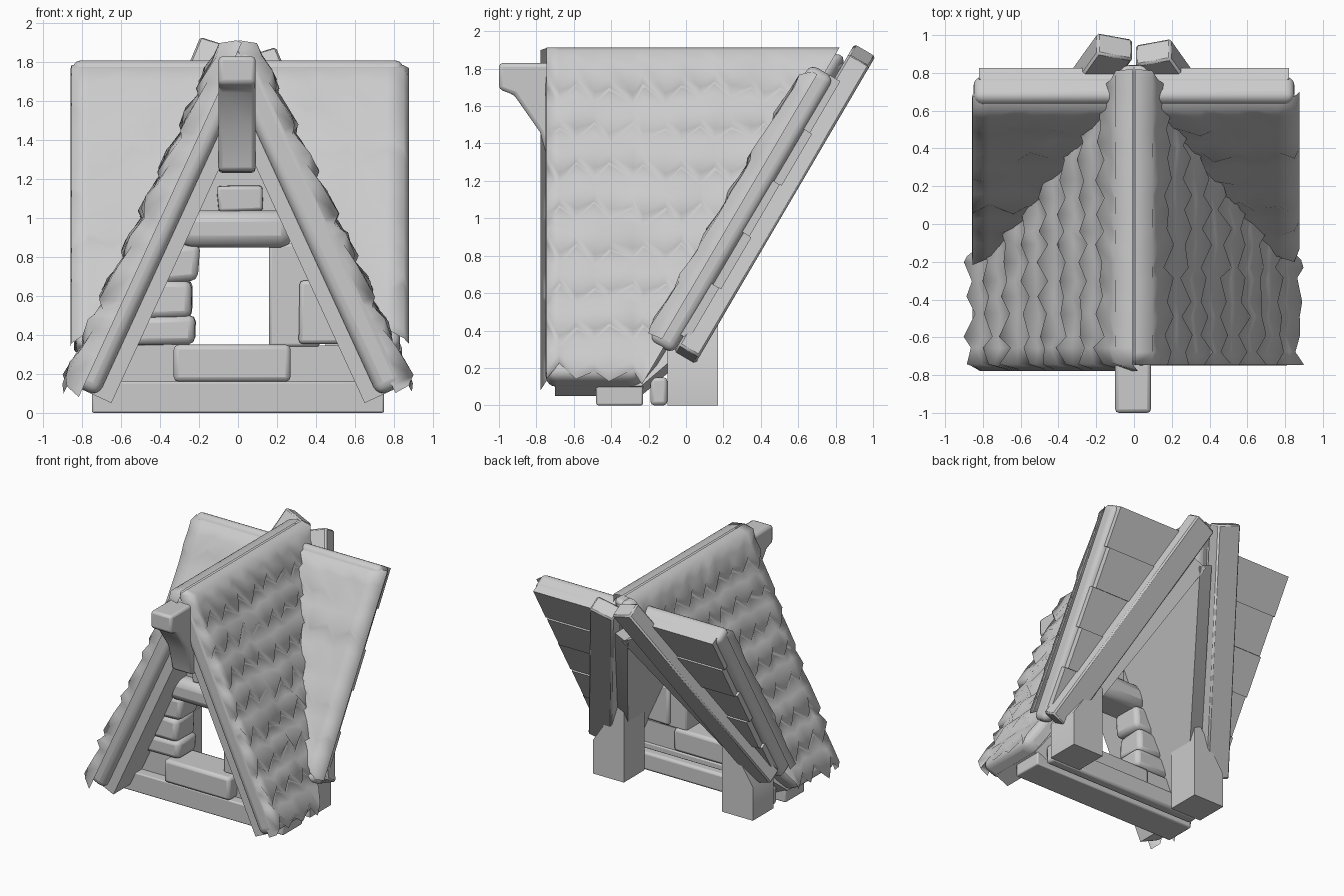
import bpy, bmesh, math, random
from mathutils import Vector

random.seed(4)
cube = bpy.data.objects.get("Cube")
if cube:
    bpy.data.objects.remove(cube)

grey = bpy.data.materials.new("plain_grey")
grey.use_nodes = True
grey.diffuse_color = (0.6, 0.6, 0.6, 1)
grey.node_tree.nodes["Principled BSDF"].inputs["Base Color"].default_value = (0.6, 0.6, 0.6, 1)


def finish(name, bm, bevel=0, segments=2, sharp=40):
    bmesh.ops.recalc_face_normals(bm, faces=bm.faces)
    mesh = bpy.data.meshes.new(name)
    bm.to_mesh(mesh)
    bm.free()
    mesh.materials.append(grey)
    obj = bpy.data.objects.new(name, mesh)
    bpy.context.collection.objects.link(obj)
    if bevel:
        mod = obj.modifiers.new("soft_edges", "BEVEL")
        mod.width, mod.segments = bevel, segments
    mesh.shade_smooth()
    mesh.set_sharp_from_angle(angle=math.radians(sharp))
    return obj


def extrude(name, bottom, top, bevel=0, segments=2):
    """Closed solid between two matching outlines."""
    bm = bmesh.new()
    a = [bm.verts.new(p) for p in bottom]
    b = [bm.verts.new(p) for p in top]
    bm.faces.new(a)
    bm.faces.new(b)
    for i in range(len(a)):
        j = (i + 1) % len(a)
        bm.faces.new((a[i], a[j], b[j], b[i]))
    return finish(name, bm, bevel, segments)


def box(name, x, y, z, bevel=0.0, wobble=0.0):
    def corner(px, py, pz):
        return Vector((px, py, pz)) + Vector([random.uniform(-wobble, wobble) for _ in range(3)])
    outline = [(x[0], y[0]), (x[1], y[0]), (x[1], y[1]), (x[0], y[1])]
    return extrude(name, [corner(*p, z[0]) for p in outline],
                   [corner(*p, z[1]) for p in outline], bevel)


# Roof frames: u runs along the roof, v down the slope, n outward
def dormer_frame(side):
    down, out = Vector((side * 0.418, 0, -0.908)), Vector((side * 0.908, 0, 0.418))
    return lambda u, v, n: Vector((side * 0.06, u, 1.87)) + down * v + out * n


def cross_frame(side):
    down, out = Vector((0, -0.506, -0.863)), Vector((0, -0.863, 0.506))
    return lambda u, v, n: Vector((side * u, 0.65, 1.8)) + down * v + out * n


def slab(name, frame, outline, n0, n1, bevel=0, segments=2):
    return extrude(name, [frame(u, v, n0) for u, v in outline],
                   [frame(u, v, n1) for u, v in outline], bevel, segments)


def shingles(name, frame, cut, u0, u1, top, step, rows, tooth, lift):
    """Soft sheet of overlapping rows with zigzag lower edges, cut off along the valley."""
    bm = bmesh.new()
    count = 2 * round((u1 - u0) / 0.19)
    columns = []
    for i in [0] + list(range(count + 1)) + [count]:
        rim = len(columns) in (0, count + 2)
        points = [(top, -0.03), (top + 0.05, lift * 0.9)]
        for k in range(rows):
            a = points[-1][0]
            b = top + (k + 1) * step + (tooth if (i + k) % 2 else 0) + random.uniform(-0.025, 0.025)
            rise = lift + random.uniform(-0.012, 0.015)
            points += [(a + (b - a) * 0.35, rise * 0.7), (b - 0.04, rise), (b, 0.018)]
        shift = random.uniform(-0.02, 0.02)
        u = u0 + (u1 - u0) * i / count + shift
        columns.append([bm.verts.new(frame(u, v, -0.06 if rim else n)) for v, n in points])
    for a, b in zip(columns, columns[1:]):
        for k in range(len(a) - 1):
            bm.faces.new((a[k], a[k + 1], b[k + 1], b[k]))
    bmesh.ops.bisect_plane(bm, geom=bm.verts[:] + bm.edges[:] + bm.faces[:],
                           plane_co=cut(0, 0, -0.09), plane_no=cut(0, 0, 1) - cut(0, 0, 0),
                           clear_inner=True)
    return finish(name, bm, sharp=100)


def valley_y(v):
    return 0.84 - 0.56 * v


def valley_x(v):
    return 0.03 + 0.397 * v


for side, word in ((1, "left"), (-1, "right")):
    dormer, cross = dormer_frame(side), cross_frame(side)

    # Steep dormer roof: thatch, lining and shingles
    slab(word + "_dormer_thatch", dormer,
         [(-0.75, -0.02), (-0.75, 1.9), (-0.25, 1.9), (valley_y(1.78), 1.78), (0.86, -0.02)],
         -0.15, 0.02, 0.055, 4)
    slab(word + "_dormer_lining", dormer,
         [(-0.7, 0.28), (-0.7, 1.9), (-0.24, 1.9), (valley_y(1.75) + 0.06, 1.75),
          (valley_y(0.28) + 0.12, 0.28)], -0.225, -0.1)
    shingles(word + "_dormer_shingles", dormer, cross, -0.76, 0.88, -0.06, 0.238, 8, 0.09, 0.05)

    # Side panels of the cross roof
    slab(word + "_cross_thatch", cross,
         [(0.03, -0.03), (0.85, -0.03), (0.83, 1.68), (0.74, 1.68)], -0.15, 0, 0.06, 4)
    shingles(word + "_cross_shingles", cross, dormer, 0.02, 0.86, 0, 0.265, 6, 0.07, 0.025)
    for row in range(5):
        a, b = -0.03 + row * 0.32, 0.29 + row * 0.32
        edge = 0.82 - 0.02 * (row % 2)
        slab(f"{word}_roof_plank_{row}", cross,
             [(0.08 + valley_x(a), a), (edge, a), (edge, b), (min(0.08 + valley_x(b), edge - 0.03), b)],
             -0.185 - 0.012 * (row % 2), -0.12)

    # Valley beam
    along, across = Vector((0.34, 0.94)), Vector((0.94, -0.34)) * 0.1
    head = Vector((0.1, -0.18 + 0.03 * side))
    foot = head + along * 1.92
    slab(word + "_valley_beam", cross,
         [head - across, head + across, foot + across, foot - across], -0.28, -0.15, 0.012, 1)

    # Corner post with its top cut under the roof slope
    front = [(0.45, 0), (0.73, 0), (0.73, 0.28), (0.45, 0.85)]
    rear = [(0.45, 0), (0.73, 0), (0.73, 0.28), (0.45, 0.7)]
    extrude(word + "_post", [(side * x, -0.1, z) for x, z in front],
            [(side * x, 0.17, z) for x, z in rear])

# Ridge beam with bracket end
beam = [(-1, 1.83), (-1, 1.69), (-0.92, 1.66), (-0.78, 1.46), (-0.72, 1.24), (-0.45, 1.23), (-0.45, 1.83)]
extrude("ridge_beam", [(-0.1, y, z) for y, z in beam], [(0.09, y, z) for y, z in beam], 0.02)

# Base timbers
box("front_base", (-0.75, 0.75), (-0.48, -0.23), (0.0, 0.16), 0.01)
box("rear_base", (-0.7, 0.7), (-0.19, -0.1), (0.0, 0.15), 0.02)

# Gable wall and window surround
gable = [(-0.26, 1.0), (0.26, 1.0), (0.0, 1.62)]
extrude("gable_board", [(x, -0.4, z) for x, z in gable], [(x, -0.28, z) for x, z in gable])
box("window_sill", (-0.33, 0.27), (-0.5, -0.22), (0.16, 0.35), 0.025)
box("wall_footing", (-0.6, 0.6), (-0.4, -0.24), (0.14, 0.345))
box("window_lintel", (-0.3, 0.28), (-0.5, -0.2), (0.85, 1.04), 0.06)
box("keystone", (-0.1, 0.13), (-0.46, -0.24), (1.03, 1.17), 0.015, 0.012)
for i, (inner, z0, z1) in enumerate(((-0.22, 0.35, 0.5), (-0.23, 0.49, 0.68), (-0.2, 0.67, 0.86))):
    box(f"right_jamb_stone_{i}", (-0.54 + 0.06 * i, inner), (-0.46, -0.22), (z0, z1), 0.035, 0.01)
box("right_jamb_wall", (-0.48, -0.25), (-0.4, -0.26), (0.34, 0.87))
box("left_jamb_upper", (0.16, 0.42), (-0.42, -0.24), (0.34, 0.87), 0.015)
box("left_jamb_lower", (0.31, 0.55), (-0.45, -0.22), (0.35, 0.68), 0.02, 0.008)
